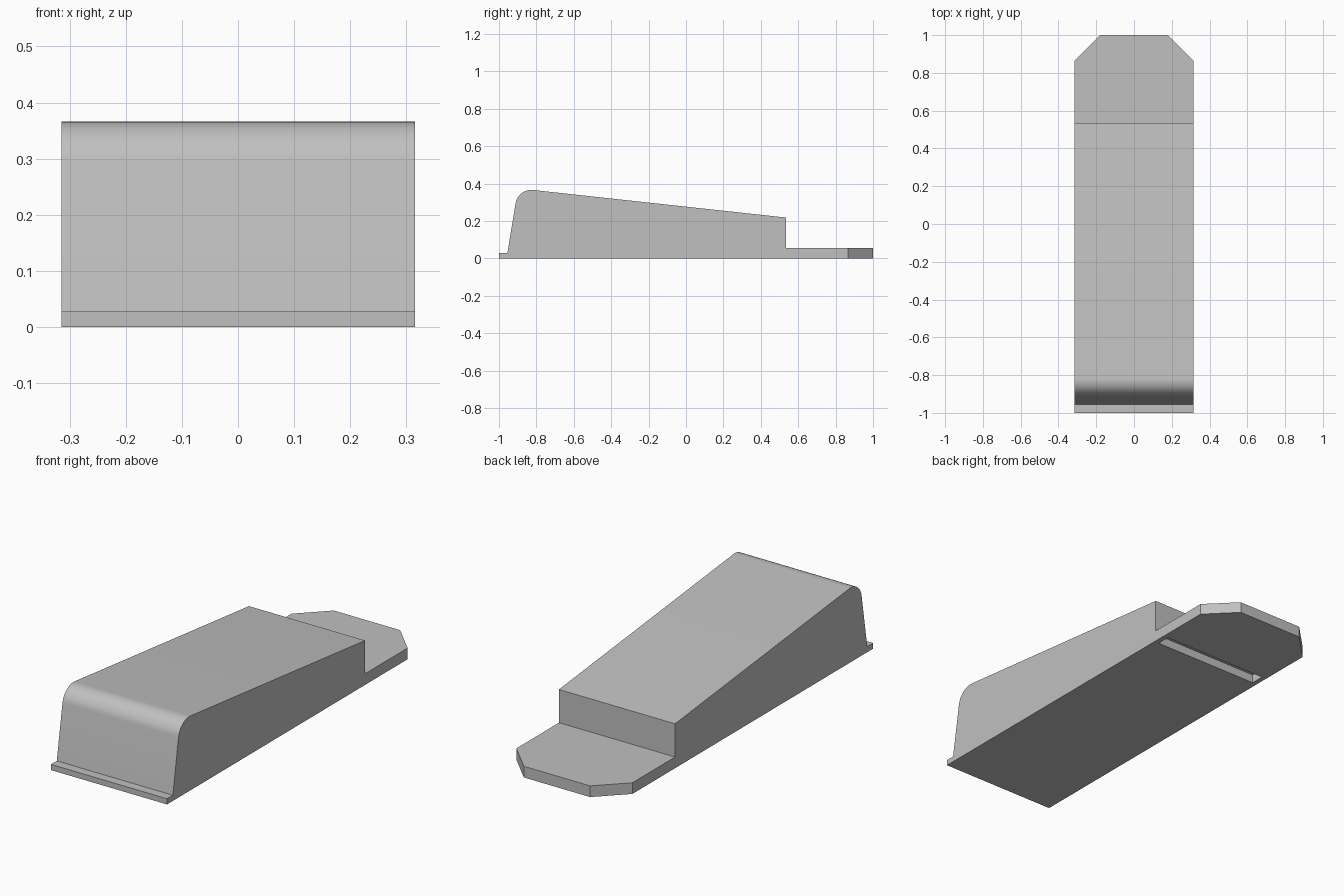
import bpy
import bmesh

HALF_WIDTH = 0.315

cube = bpy.data.objects.get("Cube")
if cube:
    bpy.data.objects.remove(cube, do_unlink=True)

grey = bpy.data.materials.new("light_grey")
grey.use_nodes = True
colour = (0.53, 0.53, 0.53, 1)
grey.diffuse_color = colour
grey.node_tree.nodes["Principled BSDF"].inputs["Base Color"].default_value = colour


def edges_where(bm, test):
    return [e for e in bm.edges if all(test(v.co) for v in e.verts)]


def bevel(bm, edges, size, segments):
    bmesh.ops.bevel(bm, geom=edges, offset=size, offset_type='OFFSET',
                    segments=segments, profile=0.5, affect='EDGES')


# Side profile (y, z): front lip, steep nose, sloping top, rear tongue
profile = [(-1, 0), (-1, 0.028), (-0.955, 0.028), (-0.898, 0.374),
           (0.535, 0.218), (0.535, 0.055), (1, 0.055), (1, 0)]

bm = bmesh.new()
side = bm.faces.new([bm.verts.new((-HALF_WIDTH, y, z)) for y, z in profile])
extruded = bmesh.ops.extrude_face_region(bm, geom=[side])["geom"]
bmesh.ops.translate(bm, vec=(2 * HALF_WIDTH, 0, 0),
                    verts=[g for g in extruded if isinstance(g, bmesh.types.BMVert)])
if side.is_valid and len(side.edges[0].link_faces) < 2:
    bm.faces.new([v for v in bm.verts if v.co.x < 0])
bmesh.ops.recalc_face_normals(bm, faces=bm.faces)

# Rounded nose edge and clipped tongue corners
bevel(bm, edges_where(bm, lambda c: c.z > 0.37), 0.08, 12)
corners = [e for e in edges_where(bm, lambda c: c.y > 0.99)
           if abs(e.verts[0].co.x - e.verts[1].co.x) < 0.01]
bevel(bm, corners, 0.135, 1)

mesh = bpy.data.meshes.new("wedge_body")
bm.to_mesh(mesh)
bm.free()
mesh.materials.append(grey)
body = bpy.data.objects.new("wedge_body", mesh)
bpy.context.collection.objects.link(body)

# Shallow slot across the underside, below the tongue step
bpy.ops.mesh.primitive_cube_add(size=1, location=(0, 0.561, 0))
cutter = bpy.context.object
cutter.name = "slot_cutter"
cutter.scale = (0.58, 0.068, 0.084)
cutter.hide_render = True
cutter.data.materials.append(grey)

bpy.ops.object.select_all(action='DESELECT')
body.select_set(True)
bpy.context.view_layer.objects.active = body
cut = body.modifiers.new("underside_slot", 'BOOLEAN')
cut.operation = 'DIFFERENCE'
cut.solver = 'EXACT'
cut.object = cutter
bpy.ops.object.modifier_apply(modifier=cut.name)
bpy.data.objects.remove(cutter, do_unlink=True)

# Smooth nose, crisp edges elsewhere
bpy.ops.object.shade_smooth_by_angle(angle=0.5)
